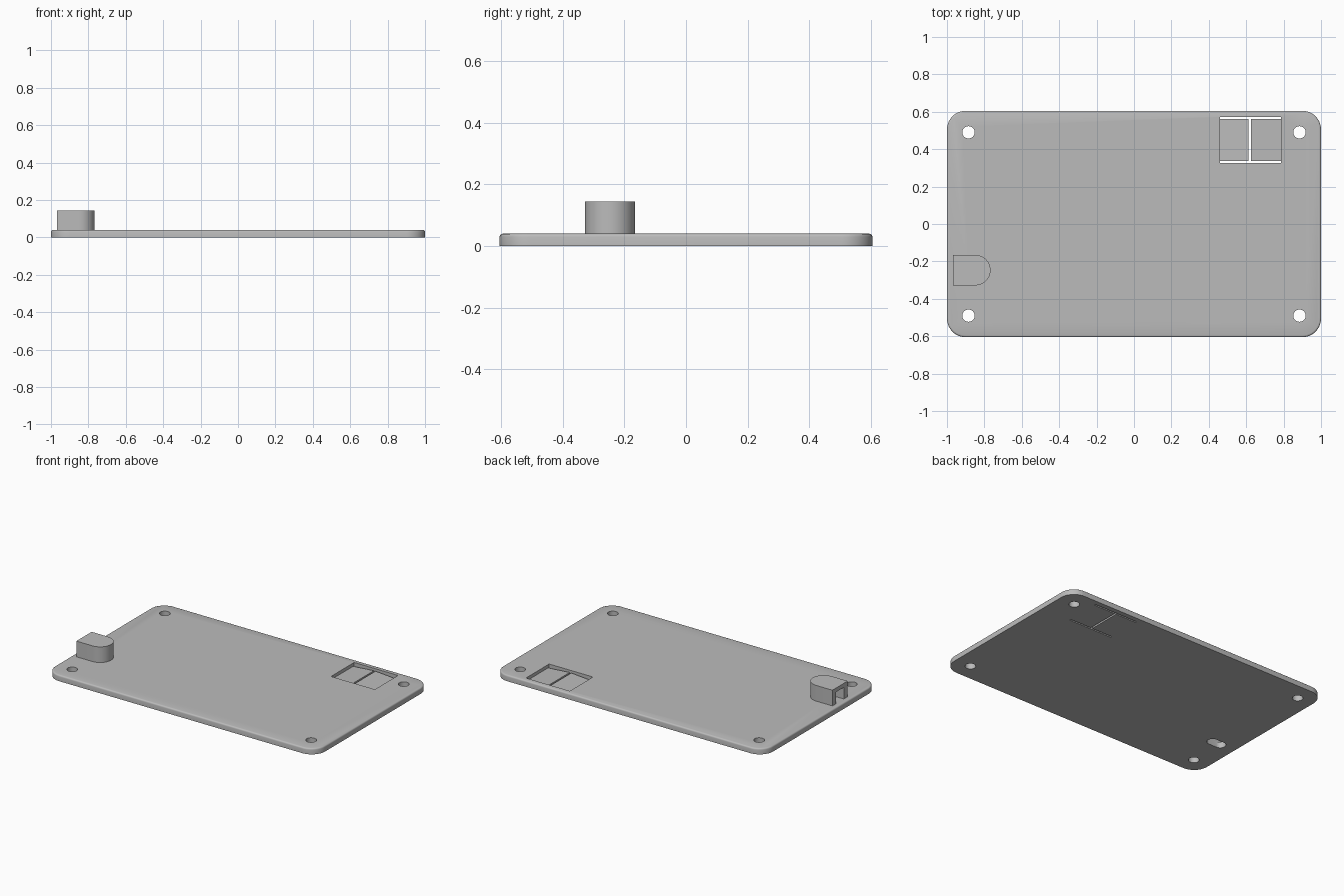
import bpy, bmesh, math

cube = bpy.data.objects.get("Cube")
if cube:
    bpy.data.objects.remove(cube, do_unlink=True)

grey = bpy.data.materials.new("plain grey")
grey.use_nodes = True
colour = (0.5, 0.5, 0.5, 1)
grey.diffuse_color = colour
grey.node_tree.nodes["Principled BSDF"].inputs["Base Color"].default_value = colour

THICK = 0.04


def arc(cx, cy, r, start, end, steps):
    return [(cx + r * math.cos(math.radians(start + (end - start) * i / steps)),
             cy + r * math.sin(math.radians(start + (end - start) * i / steps)))
            for i in range(steps + 1)]


def prism(name, outline, low, high, bevel=0.0):
    """Extrude an outline upwards, optionally rounding its top rim."""
    bm = bmesh.new()
    base = bm.faces.new([bm.verts.new((x, y, low)) for x, y in outline])
    top = bmesh.ops.extrude_face_region(bm, geom=[base])["geom"]
    bmesh.ops.translate(bm, vec=(0, 0, high - low),
                        verts=[g for g in top if isinstance(g, bmesh.types.BMVert)])
    bmesh.ops.recalc_face_normals(bm, faces=bm.faces)
    if bevel:
        rim = [e for e in bm.edges if all(abs(v.co.z - high) < 1e-5 for v in e.verts)]
        bmesh.ops.bevel(bm, geom=rim, offset=bevel, segments=3, profile=0.5,
                        affect='EDGES')
    mesh = bpy.data.meshes.new(name)
    bm.to_mesh(mesh)
    bm.free()
    mesh.materials.append(grey)
    obj = bpy.data.objects.new(name, mesh)
    bpy.context.collection.objects.link(obj)
    return obj


def box(x0, x1, y0, y1):
    return [(x0, y0), (x1, y0), (x1, y1), (x0, y1)]


def tongue(x0, cx, cy, r):
    """Outline with a flat end at x0 and a round end centred on cx."""
    return [(x0, cy - r)] + arc(cx, cy, r, -90, 90, 24) + [(x0, cy + r)]


def cut(obj, cutters):
    """Subtract the cutters, bake the result and remove the cutters."""
    for c in cutters:
        c.hide_render = True
        mod = obj.modifiers.new("cut", 'BOOLEAN')
        mod.object, mod.solver = c, 'EXACT'
    evaluated = obj.evaluated_get(bpy.context.evaluated_depsgraph_get())
    baked = bpy.data.meshes.new_from_object(evaluated)
    obj.modifiers.clear()
    obj.data = baked
    for c in cutters:
        bpy.data.objects.remove(c, do_unlink=True)


# Base plate with rounded corners and a softened top rim
R, HX, HY = 0.1, 1.0, 0.605
outline = []
for sx, sy, a in ((1, 1, 0), (-1, 1, 90), (-1, -1, 180), (1, -1, 270)):
    outline += arc(sx * (HX - R), sy * (HY - R), R, a, a + 90, 12)
plate = prism("base_plate", outline, 0, THICK, 0.01)

# Four screw holes, the button window and the cable hole
cutters = [prism("screw_hole", arc(sx * 0.885, sy * 0.49, 0.033, 0, 360, 32)[:-1], -0.1, 0.2)
           for sx in (-1, 1) for sy in (-1, 1)]
WX0, WX1, WY0, WY1 = 0.46, 0.785, 0.327, 0.572
cutters.append(prism("window", box(WX0, WX1, WY0, WY1), -0.1, 0.2))
BY = -0.247
slot = (arc(-0.83, BY, 0.035, -90, 90, 16) + arc(-0.89, BY, 0.035, 90, 270, 16))
cutters.append(prism("cable_hole", slot, -0.1, 0.2))
cut(plate, cutters)

# Two spring buttons, flush below and sloping up towards the middle gap
GAP, MID = 0.01, (WX0 + WX1) / 2 - 0.003
for name, x0, x1 in (("button_right", WX0, MID - 0.006), ("button_left", MID + 0.006, WX1)):
    button = prism(name, box(x0, x1, WY0 + GAP, WY1 - GAP), 0, 0.03)
    for v in button.data.vertices:
        if v.co.z > 0.01 and min(abs(v.co.x - WX0), abs(v.co.x - WX1)) < 0.001:
            v.co.z = 0.018

# Hollow hood over the cable hole, open towards the plate's edge
hood = prism("cable_hood", tongue(-0.968, -0.848, BY, 0.081), THICK, 0.145)
cut(hood, [prism("hood_slot", tongue(-1.1, -0.83, BY, 0.04), 0, 0.118)])

# Smooth the round walls while keeping hard edges crisp
for obj in (plate, hood):
    bpy.ops.object.select_all(action='DESELECT')
    obj.select_set(True)
    bpy.context.view_layer.objects.active = obj
    bpy.ops.object.shade_smooth_by_angle(angle=math.radians(35))
